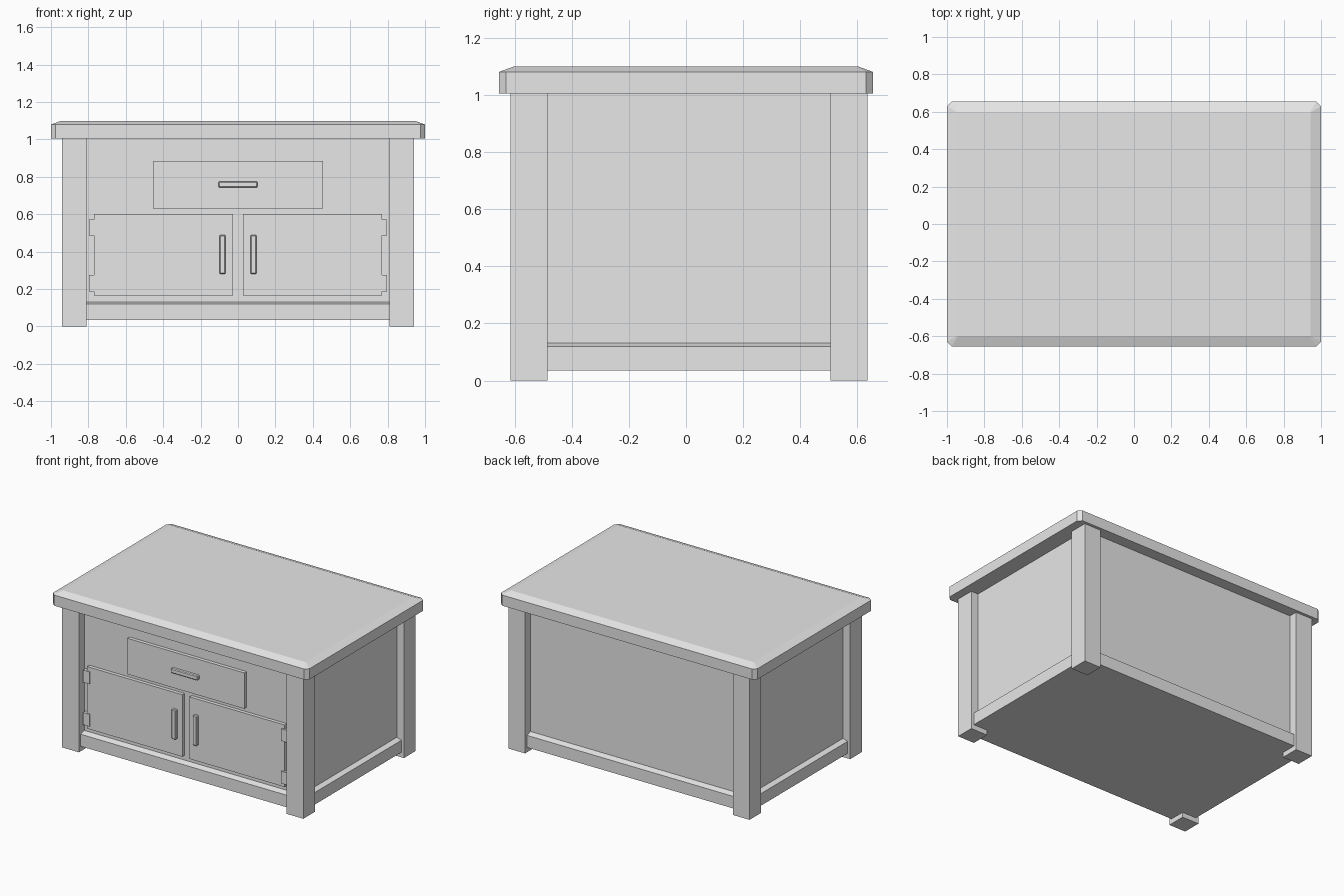
import bpy, bmesh

cube = bpy.data.objects.get("Cube")
if cube:
    bpy.data.objects.remove(cube, do_unlink=True)

grey = bpy.data.materials.new("plain grey")
grey.use_nodes = True
grey.diffuse_color = (0.8, 0.8, 0.8, 1)
grey.node_tree.nodes["Principled BSDF"].inputs["Base Color"].default_value = (0.8, 0.8, 0.8, 1)


def loft(name, rings):
    """Skin a stack of matching closed rings and cap both ends."""
    bm = bmesh.new()
    loops = [[bm.verts.new(p) for p in ring] for ring in rings]
    n = len(loops[0])
    for a, b in zip(loops, loops[1:]):
        for i in range(n):
            j = (i + 1) % n
            bm.faces.new((a[i], a[j], b[j], b[i]))
    bm.faces.new(loops[0][::-1])
    bm.faces.new(loops[-1])
    bmesh.ops.recalc_face_normals(bm, faces=bm.faces)
    mesh = bpy.data.meshes.new(name)
    bm.to_mesh(mesh)
    bm.free()
    mesh.materials.append(grey)
    obj = bpy.data.objects.new(name, mesh)
    bpy.context.collection.objects.link(obj)
    return obj


def rect(x0, x1, y0, y1, z):
    return [(x0, y0, z), (x1, y0, z), (x1, y1, z), (x0, y1, z)]


def box(name, x, y, z):
    return loft(name, [rect(*x, *y, h) for h in z])


def cut_rect(hx, hy, cut, z):
    """Rectangle with clipped corners."""
    return [(-hx + cut, -hy, z), (hx - cut, -hy, z), (hx, -hy + cut, z), (hx, hy - cut, z),
            (hx - cut, hy, z), (-hx + cut, hy, z), (-hx, hy - cut, z), (-hx, -hy + cut, z)]


def handle(name, x, z):
    obj = box(name, x, (-0.602, -0.57), z)
    bevel = obj.modifiers.new("Bevel", "BEVEL")
    bevel.width = 0.005
    bevel.segments = 1


# Worktop with clipped corners and a shallow chamfer
loft("worktop", [cut_rect(1, 0.655, 0.025, 1.005),
                 cut_rect(1, 0.655, 0.025, 1.08),
                 cut_rect(0.945, 0.6, 0.004, 1.1)])

# Cabinet body and sloped base rail
box("cabinet_body", (-0.885, 0.885), (-0.555, 0.575), (0.1, 1.005))
outer = (-0.92, 0.92, -0.595, 0.615)
loft("base_rail", [rect(*outer, 0.035), rect(*outer, 0.12),
                   rect(-0.885, 0.885, -0.555, 0.575, 0.132)])

# Drawer
box("drawer_front", (-0.455, 0.455), (-0.58, -0.54), (0.632, 0.885))
handle("drawer_handle", (-0.105, 0.105), (0.744, 0.776))

for side, s in (("left", 1), ("right", -1)):
    def span(a, b):
        return sorted((s * a, s * b))

    # Corner legs
    for end, y in (("front", (-0.615, -0.485)), ("back", (0.505, 0.635))):
        box(f"{end}_{side}_leg", span(0.81, 0.94), y, (0, 1.005))

    # Doors with handles and hinges
    box(f"{side}_door", span(0.028, 0.77), (-0.58, -0.54), (0.165, 0.602))
    handle(f"{side}_door_handle", span(0.066, 0.099), (0.28, 0.49))
    for level, z in (("lower", 0.188), ("upper", 0.487)):
        box(f"{side}_{level}_hinge", span(0.746, 0.797), (-0.588, -0.54), (z, z + 0.086))
